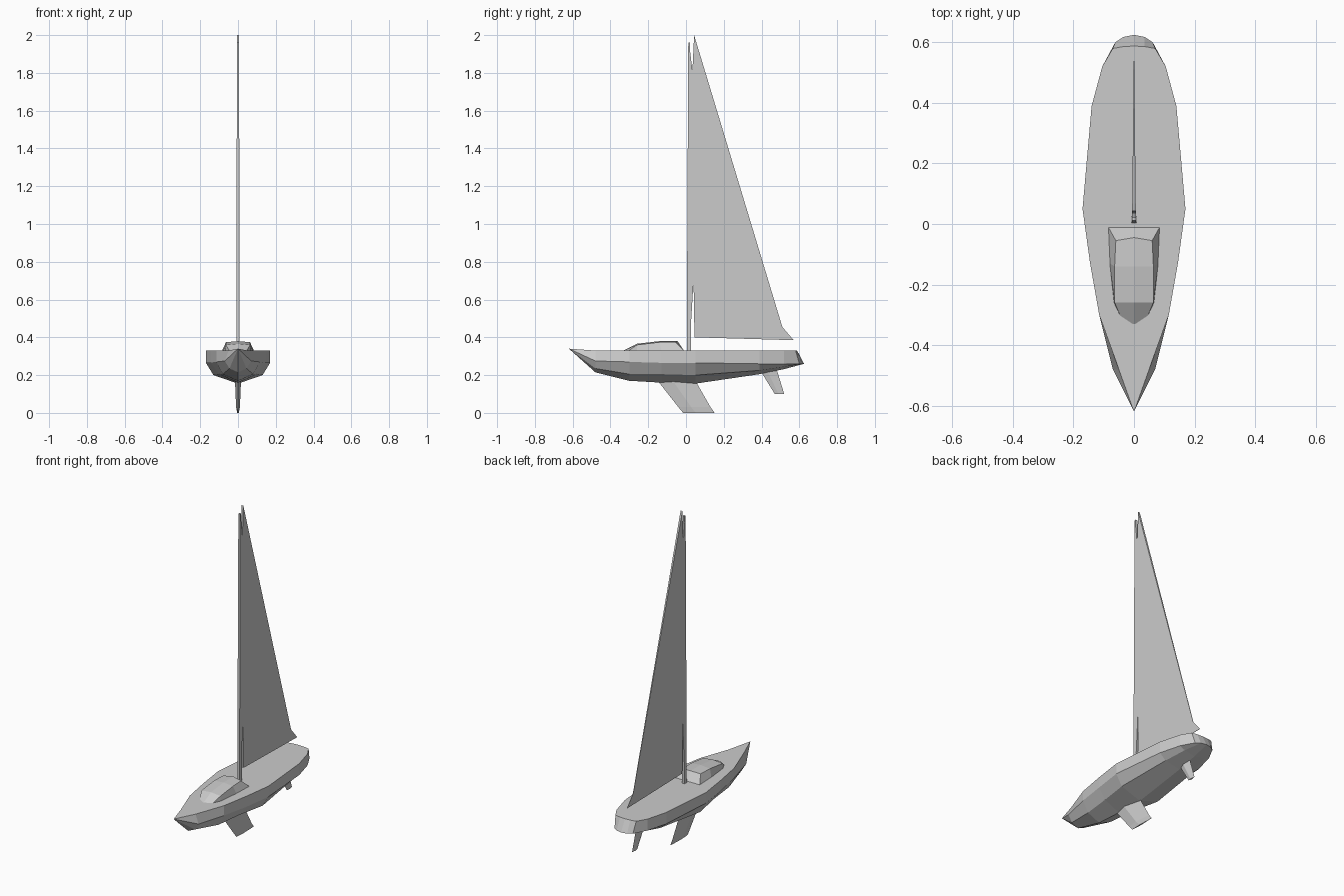
import bpy
import bmesh

default_cube = bpy.data.objects.get("Cube")
if default_cube:
    bpy.data.objects.remove(default_cube, do_unlink=True)

grey = bpy.data.materials.new("light_grey")
grey.use_nodes = True
grey_value = (0.6, 0.6, 0.6, 1)
grey.diffuse_color = grey_value
grey.node_tree.nodes["Principled BSDF"].inputs["Base Color"].default_value = grey_value


def finish(name, bm):
    """Weld seams, orient faces and link the mesh as a named part."""
    bmesh.ops.remove_doubles(bm, verts=bm.verts, dist=0.0005)
    bmesh.ops.recalc_face_normals(bm, faces=bm.faces)
    mesh = bpy.data.meshes.new(name)
    bm.to_mesh(mesh)
    bm.free()
    mesh.materials.append(grey)
    part = bpy.data.objects.new(name, mesh)
    bpy.context.collection.objects.link(part)
    return part


def add_face(bm, points):
    """Add a face from points, skipping repeated corners."""
    corners = []
    for point in points:
        if point not in corners:
            corners.append(point)
    if len(corners) > 2:
        return bm.faces.new([bm.verts.new(corner) for corner in corners])


def mirror_x(points):
    return [(-x, y, z) for x, y, z in points]


def skin(bm, rows):
    """Bridge neighbouring rows of points with quads on both sides."""
    for row, following in zip(rows, rows[1:]):
        for i in range(len(row) - 1):
            quad = [row[i], row[i + 1], following[i + 1], following[i]]
            add_face(bm, quad)
            add_face(bm, mirror_x(quad))


def loft(name, sections):
    """Join closed sections and cap both ends."""
    bm = bmesh.new()
    for low, high in zip(sections, sections[1:]):
        for i in range(len(low)):
            j = (i + 1) % len(low)
            add_face(bm, [low[i], low[j], high[j], high[i]])
    add_face(bm, sections[0])
    add_face(bm, sections[-1])
    return finish(name, bm)


def build_hull():
    deck_z = 0.33
    # y, deck width, chine width, chine z, bilge width, bilge z, keel z
    stations = [
        (-0.48, 0.05, 0.07, 0.275, 0.045, 0.235, 0.215),
        (-0.3, 0.115, 0.115, 0.27, 0.08, 0.205, 0.17),
        (-0.13, 0.145, 0.145, 0.265, 0.1, 0.205, 0.16),
        (0.05, 0.17, 0.17, 0.265, 0.13, 0.2, 0.155),
        (0.39, 0.14, 0.14, 0.26, 0.1, 0.225, 0.205),
        (0.52, 0.105, 0.105, 0.26, 0.07, 0.245, 0.232),
    ]
    bow = (0, -0.62, 0.34)
    rows = [[bow] * 4]
    for y, deck, chine, chine_z, bilge, bilge_z, keel_z in stations:
        rows.append([(deck, y, deck_z), (chine, y, chine_z),
                     (bilge, y, bilge_z), (0, y, keel_z)])
    # Curved stern, raked forward at the deck
    stern_top = [(0.07, 0.58, deck_z), (0.035, 0.586, deck_z), (0, 0.588, deck_z)]
    stern_low = [(0.062, 0.6, 0.26), (0.035, 0.618, 0.26), (0, 0.625, 0.26)]
    rows.append([stern_top[0]] + stern_low)
    bm = bmesh.new()
    skin(bm, rows)
    skin(bm, [stern_top, stern_low])
    # Flat deck
    edge = [row[0] for row in rows] + stern_top[1:]
    add_face(bm, edge + mirror_x(edge)[::-1][1:-1])
    return finish("hull", bm)


def build_cabin():
    base_z = 0.328
    # Each row runs from the side foot over the roof edge to the centre line
    rows = [
        [(0.085, -0.01, base_z), (0.085, -0.01, base_z), (0, -0.01, base_z)],
        [(0.085, -0.012, base_z), (0.06, -0.055, 0.374), (0, -0.045, 0.38)],
        [(0.08, -0.13, base_z), (0.064, -0.14, 0.374), (0, -0.14, 0.38)],
        [(0.066, -0.26, base_z), (0.064, -0.26, 0.36), (0, -0.26, 0.366)],
        [(0.045, -0.305, base_z), (0.045, -0.305, base_z), (0, -0.335, base_z)],
    ]
    bm = bmesh.new()
    skin(bm, rows)
    return finish("cabin", bm)


def build_fin(name, levels):
    """Foil fin from levels of z, front y, back y and half thickness."""
    sections = []
    for z, front, back, half in levels:
        middle = front + 0.4 * (back - front)
        sections.append([(0, front, z), (half, middle, z),
                         (0, back, z), (-half, middle, z)])
    return loft(name, sections)


def build_mast():
    # z, front y, back y, half width
    levels = [(0.32, 0.004, 0.026, 0.008), (1.96, 0.012, 0.022, 0.006)]
    sections = [[(-half, front, z), (half, front, z), (half, back, z), (-half, back, z)]
                for z, front, back, half in levels]
    return loft("mast", sections)


def build_sail():
    # Outline as y, z; thick at the mast and thin at the trailing edge
    outline = [(0.043, 2), (0.034, 1.81), (0.02, 1.93), (0.022, 0.4),
               (0.04, 0.7), (0.045, 0.4), (0.57, 0.385), (0.51, 0.455)]
    sections = []
    for side in (-1, 1):
        sections.append([(side * (0.0005 + 0.006 * (1 - y / 0.57)), y, z)
                         for y, z in outline])
    return loft("sail", sections)


build_hull()
build_cabin()
build_mast()
build_sail()
build_fin("keel_fin", [(0.17, -0.15, 0.05, 0.016), (0.03, -0.04, 0.13, 0.01),
                       (0, -0.015, 0.152, 0.004)])
build_fin("rudder", [(0.23, 0.39, 0.48, 0.01), (0.1, 0.47, 0.52, 0.005)])
